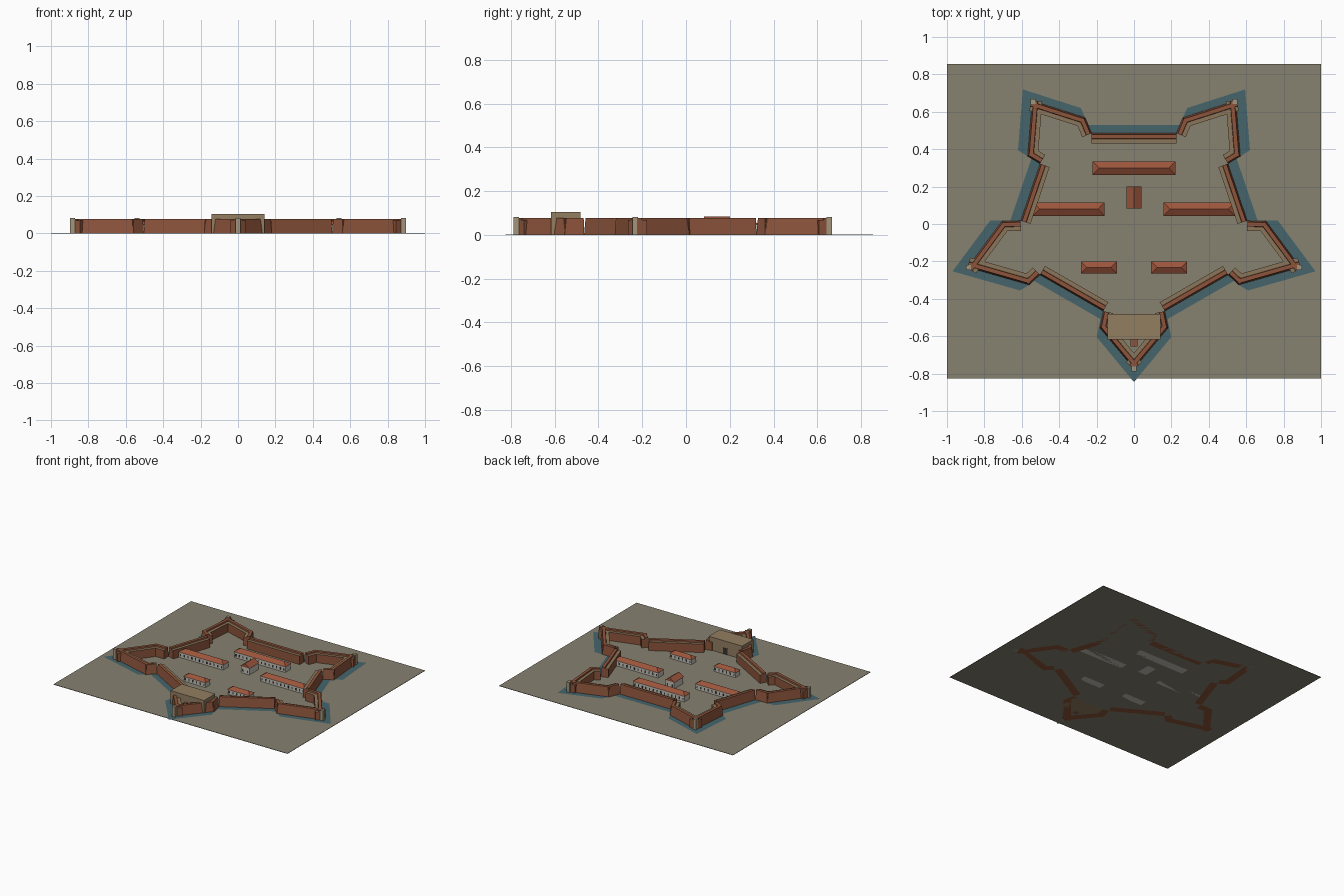
import bpy, bmesh
from mathutils import Vector

if "Cube" in bpy.data.objects:
    bpy.data.objects.remove(bpy.data.objects["Cube"])


def mat(name, r, g, b):
    m = bpy.data.materials.new(name)
    m.diffuse_color = (r, g, b, 1)
    m.use_nodes = True
    m.node_tree.nodes["Principled BSDF"].inputs["Base Color"].default_value = m.diffuse_color
    return m


EARTH = mat("earth", 0.24, 0.22, 0.16)
WATER = mat("water", 0.06, 0.13, 0.15)
BRICK = mat("brick", 0.27, 0.09, 0.045)
STONE = mat("stone", 0.36, 0.30, 0.20)
SAND = mat("sand", 0.29, 0.21, 0.12)
WALK = mat("walkway", 0.26, 0.18, 0.10)
PLASTER = mat("plaster", 0.55, 0.53, 0.48)
TILE = mat("roof_tile", 0.33, 0.09, 0.045)
DARK = mat("dark_opening", 0.04, 0.035, 0.03)


def finish(name, bm, *mats):
    bmesh.ops.recalc_face_normals(bm, faces=bm.faces)
    me = bpy.data.meshes.new(name)
    bm.to_mesh(me)
    bm.free()
    for m in mats:
        me.materials.append(m)
    ob = bpy.data.objects.new(name, me)
    bpy.context.collection.objects.link(ob)
    return ob


def add_box(bm, x0, x1, y0, y1, z0, z1):
    v = [bm.verts.new((x, y, z)) for z in (z0, z1)
         for x, y in ((x0, y0), (x1, y0), (x1, y1), (x0, y1))]
    bm.faces.new(v[:4])
    bm.faces.new(v[4:])
    for i in range(4):
        j = (i + 1) % 4
        bm.faces.new((v[i], v[j], v[j + 4], v[i + 4]))


def box(name, m, *dims):
    bm = bmesh.new()
    add_box(bm, *dims)
    return finish(name, bm, m)


# Half of the star outline: tip, shoulder, flank base, curtain, flank base, shoulder, tip ...
half = [(0, -0.775), (0.183, -0.555), (0.165, -0.466), (0.503, -0.272),
        (0.56, -0.326), (0.89, -0.232), (0.706, 0.016), (0.606, 0.018),
        (0.503, 0.322), (0.569, 0.362), (0.545, 0.66), (0.261, 0.569), (0.226, 0.486)]
outline = [Vector(p) for p in half] + [Vector((-x, y)) for x, y in half[:0:-1]]
N = len(outline)
edges = [(outline[i], outline[(i + 1) % N]) for i in range(N)]

# Ground slab
box("ground", EARTH, -1, 1, -0.825, 0.855, 0, 0.003)

# Moat: band between the outline and its enlarged copy
bm = bmesh.new()
for a, b in edges:
    bm.faces.new([bm.verts.new((p.x, p.y, 0.005)) for p in (a, b, b * 1.09, a * 1.09)])
bmesh.ops.remove_doubles(bm, verts=bm.verts, dist=1e-5)
finish("moat", bm, WATER)

# Ramparts: one straight length per side, with battered face, parapet and walkway
profile = [(0, 0), (0.008, 0.078), (0.03, 0.078), (0.032, 0.068), (0.055, 0.068), (0.055, 0)]
bm = bmesh.new()
for a, b in edges:
    d = (b - a).normalized()
    inward = Vector((-d.y, d.x))
    rings = []
    for p in (a, b):
        rings.append([bm.verts.new((*(p + inward * o), z)) for o, z in profile])
    n = len(profile)
    for k in range(n):
        f = bm.faces.new((rings[0][k], rings[0][(k + 1) % n],
                          rings[1][(k + 1) % n], rings[1][k]))
        f.material_index = 1 if k == 3 else 0
    for r in rings:
        bm.faces.new(r)
finish("ramparts", bm, BRICK, WALK)

# Stone corner posts at the bastion tips
for i, (x, y) in enumerate([(0, -0.776), (0.885, -0.232), (-0.885, -0.232),
                            (0.54, 0.655), (-0.54, 0.655)]):
    box(f"corner_post_{i + 1}", STONE, x - 0.013, x + 0.013, y - 0.013, y + 0.013, 0, 0.083)

# Gatehouse block and its entrance in the front bastion
box("gatehouse", SAND, -0.143, 0.143, -0.618, -0.482, 0, 0.104)
box("gate_passage", BRICK, -0.018, 0.018, -0.655, -0.618, 0, 0.05)
box("gate_door", DARK, -0.018, 0.018, -0.483, -0.480, 0, 0.05)


def building(name, x0, x1, y0, y1, eave, ridge, inset, count):
    """Plastered walls, window rows and a hipped roof (gabled when inset is 0)."""
    e = 0.004
    box(name + "_walls", PLASTER, x0 + e, x1 - e, y0 + e, y1 - e, 0, eave)
    # roof, ridge along the longer side
    bm = bmesh.new()
    c = [bm.verts.new((x, y, eave)) for x, y in ((x0, y0), (x1, y0), (x1, y1), (x0, y1))]
    if x1 - x0 > y1 - y0:
        ym = (y0 + y1) / 2
        p, q = bm.verts.new((x0 + inset, ym, ridge)), bm.verts.new((x1 - inset, ym, ridge))
    else:
        xm = (x0 + x1) / 2
        p, q = bm.verts.new((xm, y0 + inset, ridge)), bm.verts.new((xm, y1 - inset, ridge))
        c = c[1:] + c[:1]
    for f in ((c[0], c[1], q, p), (c[2], c[3], p, q), (c[1], c[2], q), (c[3], c[0], p), c):
        bm.faces.new(f)
    finish(name + "_roof", bm, TILE)
    # windows on both long walls
    bm = bmesh.new()
    step = (x1 - x0) / count
    for i in range(count):
        x = x0 + step * (i + 0.5)
        add_box(bm, x - 0.005, x + 0.005, y0 + e - 0.001, y1 - e + 0.001, 0.014, 0.032)
    finish(name + "_windows", bm, DARK)


# Barracks, side blocks, guard houses and the central chapel
building("rear_barracks", -0.222, 0.222, 0.262, 0.335, 0.048, 0.07, 0.036, 14)
for side, s in (("left", -1), ("right", 1)):
    xa, xb = sorted((s * 0.157, s * 0.54))
    building(side + "_barracks", xa, xb, 0.043, 0.116, 0.045, 0.067, 0.036, 12)
    xa, xb = sorted((s * 0.092, s * 0.284))
    building(side + "_guard_house", xa, xb, -0.264, -0.2, 0.042, 0.062, 0.032, 6)
building("chapel", -0.04, 0.04, 0.083, 0.2, 0.055, 0.084, 0, 2)
